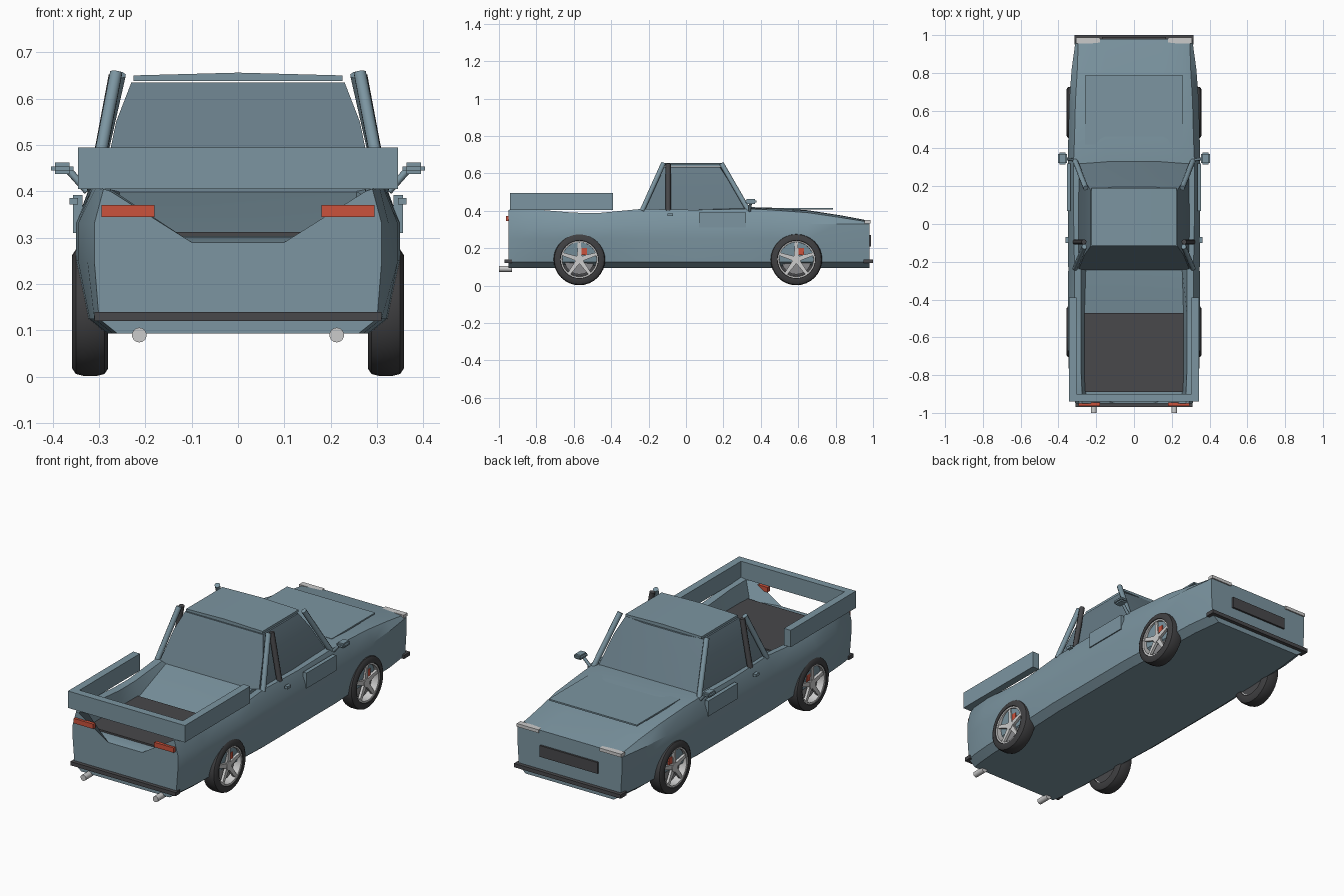
import bpy, bmesh, math
from mathutils import Vector, Matrix

cube = bpy.data.objects.get("Cube")
if cube:
    bpy.data.objects.remove(cube)


def material(name, rgb):
    m = bpy.data.materials.new(name)
    m.use_nodes = True
    m.diffuse_color = (*rgb, 1)
    m.node_tree.nodes["Principled BSDF"].inputs["Base Color"].default_value = (*rgb, 1)
    return m


PAINT = material("blue grey paint", (.20, .30, .355))
GLASS = material("tinted glass", (.135, .20, .24))
DARK = material("dark trim", (.065, .065, .07))
RUBBER = material("tyre rubber", (.05, .05, .053))
METAL = material("pale metal", (.60, .60, .60))
STEEL = material("disc steel", (.25, .25, .26))
RED = material("red", (.60, .085, .045))


def finish(name, bm, mat, smooth=True, angle=30):
    bmesh.ops.recalc_face_normals(bm, faces=bm.faces)
    mesh = bpy.data.meshes.new(name)
    bm.to_mesh(mesh)
    bm.free()
    obj = bpy.data.objects.new(name, mesh)
    bpy.context.collection.objects.link(obj)
    mesh.materials.append(mat)
    if smooth:
        bpy.ops.object.select_all(action='DESELECT')
        obj.select_set(True)
        bpy.context.view_layer.objects.active = obj
        bpy.ops.object.shade_smooth_by_angle(angle=math.radians(angle))
    return obj


def box(name, mat, x, y, z, bevel=0):
    """Box from three (low, high) ranges."""
    bm = bmesh.new()
    bmesh.ops.create_cube(bm, size=1)
    for v in bm.verts:
        v.co = [(a + b) / 2 + c * (b - a) for (a, b), c in zip((x, y, z), v.co)]
    if bevel:
        bmesh.ops.bevel(bm, geom=bm.edges[:], offset=bevel, segments=2, affect='EDGES')
    return finish(name, bm, mat, bevel > 0)


def rod(name, mat, p, q, r, sides=8):
    p, q = Vector(p), Vector(q)
    bm = bmesh.new()
    turn = (q - p).to_track_quat('Z', 'Y').to_matrix().to_4x4()
    bmesh.ops.create_cone(bm, cap_ends=True, segments=sides, radius1=r, radius2=r,
                          depth=(q - p).length,
                          matrix=Matrix.Translation((p + q) / 2) @ turn)
    return finish(name, bm, mat, True, 50)


def loft(name, mat, rings, closed=True, angle=30):
    bm = bmesh.new()
    rows = [[bm.verts.new(c) for c in ring] for ring in rings]
    n = len(rows[0])
    for a, b in zip(rows, rows[1:]):
        for i in range(n):
            j = (i + 1) % n
            bm.faces.new((a[i], a[j], b[j], b[i]))
    if closed:
        bm.faces.new(rows[0])
        bm.faces.new(rows[-1])
    return finish(name, bm, mat, True, angle)


def lathe(name, mat, profile, centre, side, sides=32):
    """Closed (offset, radius) profile spun about the axle."""
    rings = []
    for k in range(sides + 1):
        a = math.tau * k / sides
        rings.append([(centre[0] + side * x, centre[1] + r * math.cos(a),
                       centre[2] + r * math.sin(a)) for x, r in profile])
    obj = loft(name, mat, rings, False, 35)
    bm = bmesh.new()
    bm.from_mesh(obj.data)
    bmesh.ops.remove_doubles(bm, verts=bm.verts, dist=1e-5)
    bmesh.ops.recalc_face_normals(bm, faces=bm.faces)
    bm.to_mesh(obj.data)
    bm.free()


# Body shell: y, half width, low width, shoulder x, shoulder z, inner x, inner z, floor x, floor z
stations = [
    (-.95, .31, .30, .29, .405, .275, .40, .10, .29),
    (-.90, .325, .31, .305, .41, .275, .405, .255, .30),
    (-.78, .345, .32, .315, .405, .28, .40, .262, .30),
    (-.60, .350, .325, .315, .39, .28, .385, .262, .30),
    (-.47, .350, .33, .315, .388, .28, .385, .262, .30),
    (-.24, .348, .34, .315, .41, .28, .405, .255, .40),
    (.05, .350, .34, .32, .405, .27, .405, .15, .405),
    (.33, .350, .34, .32, .41, .27, .415, .15, .42),
    (.45, .348, .335, .315, .405, .27, .413, .15, .417),
    (.65, .343, .325, .31, .39, .265, .40, .15, .403),
    (.82, .330, .32, .30, .365, .26, .375, .15, .377),
    (.98, .308, .30, .295, .34, .25, .345, .15, .347),
]
rings = []
for y, w, low, sx, sz, ix, iz, fx, fz in stations:
    half = [(low - .04, .093), (low, .125), (w, .25), (w, .33),
            (sx, sz), (ix, iz), (fx, fz)]
    rings.append([(x, y, z) for x, z in half] + [(-x, y, z) for x, z in reversed(half)])
loft("body_shell", PAINT, rings)

# Cargo bed
box("bed_liner", DARK, (-.262, .262), (-.89, -.47), (.303, .312))
box("rear_rail", PAINT, (-.345, .345), (-.94, -.90), (.405, .495))

# Cabin: glass, roof and bonnet panel
cabin = []
for z, x, back, front in ((.395, .295, -.245, .345), (.55, .263, -.165, .25),
                          (.635, .23, -.118, .195)):
    cabin.append([(-x, back, z), (x, back, z), (x, front - .015, z),
                  (x * .5, front, z), (-x * .5, front, z), (-x, front - .015, z)])
loft("cabin_glass", GLASS, cabin, True, 25)
roof = []
for y in (-.115, .19):
    roof.append([(-.225, y, .638), (.225, y, .638), (.225, y, .65),
                 (0, y, .656), (-.225, y, .65)])
loft("roof_panel", PAINT, roof)
box("bonnet_panel", PAINT, (-.26, .26), (.42, .785), (.408, .416))

# Bumpers and grille
box("rear_bumper", DARK, (-.31, .31), (-.97, -.93), (.12, .14))
box("front_bumper", DARK, (-.315, .315), (.95, 1.0), (.12, .14))
box("grille", DARK, (-.17, .17), (.97, .99), (.21, .27))


def span(s, a, b):
    return tuple(sorted((s * a, s * b)))


def wheel(label, s, y):
    c = (s * .319, y, .14)
    lathe(label + "_tyre", RUBBER, [(-.039, .095), (-.039, .122), (-.031, .134),
          (-.015, .138), (.015, .138), (.031, .134), (.039, .122), (.039, .102),
          (.030, .097)], c, s)
    lathe(label + "_rim", METAL, [(-.03, .09), (-.03, .098), (.032, .104),
          (.036, .102), (.034, .092)], c, s)
    rod(label + "_brake_disc", STEEL, (c[0] - s * .01, y, .14),
        (c[0] + s * .002, y, .14), .08, 24)
    rod(label + "_back_plate", DARK, (c[0] - s * .03, y, .14),
        (c[0] - s * .012, y, .14), .094, 24)
    rod(label + "_hub", METAL, (c[0], y, .14), (c[0] + s * .03, y, .14), .024, 10)
    box(label + "_caliper", RED, span(s, .315, .342), (y + .005, y + .04), (.165, .20))
    # Five tapered spokes
    bm = bmesh.new()
    for k in range(5):
        turn = Matrix.Rotation(math.tau * k / 5, 4, 'X')
        new = bmesh.ops.create_cube(bm, size=1)["verts"]
        for v in new:
            outer = v.co.z > 0
            p = Vector((s * (.02 + v.co.x * .014 + (.004 if outer else 0)),
                        v.co.y * (.016 if outer else .026), .098 if outer else .012))
            v.co = turn @ p + Vector(c)
    finish(label + "_spokes", bm, METAL, False)


# Mirrored parts
for side, s in (("left", 1), ("right", -1)):
    box(side + "_bed_rail", PAINT, span(s, .305, .345), (-.90, -.39), (.405, .495))
    box(side + "_tail_light", RED, span(s, .18, .295), (-.963, -.945), (.345, .371))
    box(side + "_headlight", METAL, span(s, .18, .308), (.955, .987), (.333, .35))
    rod(side + "_exhaust", METAL, (s * .213, -1, .09), (s * .213, -.93, .09), .016, 14)
    box(side + "_door_panel", PAINT, span(s, .335, .356), (.07, .32), (.31, .392))
    box(side + "_door_handle", PAINT, span(s, .345, .363), (-.10, -.07), (.372, .386))
    rod(side + "_front_pillar", PAINT, (s * .312, .335, .40), (s * .255, .19, .652), .014)
    rod(side + "_rear_pillar", PAINT, (s * .312, -.235, .40), (s * .263, -.12, .655), .014)
    rod(side + "_middle_pillar", DARK, (s * .312, -.095, .40), (s * .265, -.095, .65), .014)
    rod(side + "_mirror_stalk", PAINT, (s * .325, .34, .40), (s * .365, .345, .445), .008)
    box(side + "_mirror", PAINT, span(s, .355, .403), (.315, .378), (.437, .462), .008)
    wheel(side + "_rear_wheel", s, -.57)
    wheel(side + "_front_wheel", s, .59)
